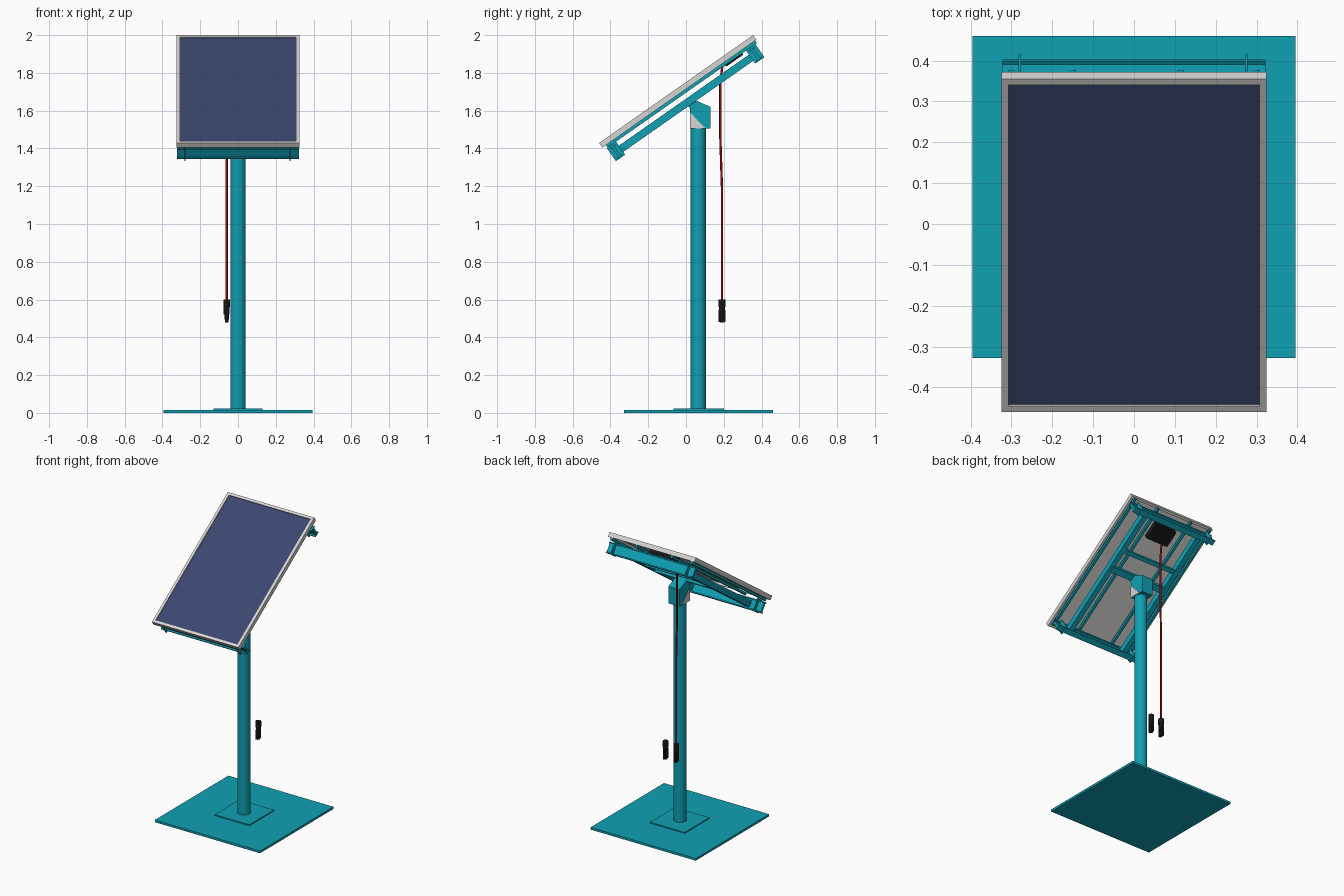
import bpy, bmesh, math
from mathutils import Matrix, Vector

if "Cube" in bpy.data.objects:
    bpy.data.objects.remove(bpy.data.objects["Cube"])


def material(name, rgb):
    m = bpy.data.materials.new(name)
    m.diffuse_color = (*rgb, 1)
    m.use_nodes = True
    m.node_tree.nodes["Principled BSDF"].inputs["Base Color"].default_value = m.diffuse_color
    return m


TEAL = material("teal_paint", (0.005, 0.35, 0.45))
GREY = material("light_grey_metal", (0.68, 0.67, 0.66))
CELL = material("navy_cells", (0.045, 0.063, 0.16))
BLACK = material("black_plastic", (0.008, 0.008, 0.008))
RED = material("red_cable", (0.35, 0.004, 0.004))

# Tilted frame of the panel: origin at the middle of its upper face
TILT = Matrix.Translation((0, -0.0525, 1.7145)) @ Matrix.Rotation(math.radians(35), 4, 'X')
WORLD = Matrix.Identity(4)


def finish(name, bm, mats, frame=WORLD, smooth=False):
    bmesh.ops.recalc_face_normals(bm, faces=bm.faces)
    me = bpy.data.meshes.new(name)
    bm.to_mesh(me)
    bm.free()
    for m in mats:
        me.materials.append(m)
    ob = bpy.data.objects.new(name, me)
    bpy.context.collection.objects.link(ob)
    ob.matrix_world = frame
    if smooth:
        bpy.context.view_layer.objects.active = ob
        ob.select_set(True)
        bpy.ops.object.shade_smooth_by_angle(angle=math.radians(35))
        ob.select_set(False)
    return ob


def box_mesh(x, y, z):
    bm = bmesh.new()
    size = Matrix.Diagonal((x[1] - x[0], y[1] - y[0], z[1] - z[0], 1))
    mid = Matrix.Translation((sum(x) / 2, sum(y) / 2, sum(z) / 2))
    bmesh.ops.create_cube(bm, size=1, matrix=mid @ size)
    return bm


def box(name, x, y, z, mat, frame=WORLD):
    return finish(name, box_mesh(x, y, z), [mat], frame)


def rod(name, a, b, r, mat, frame=WORLD, sides=32):
    a, b = Vector(a), Vector(b)
    bm = bmesh.new()
    turn = (b - a).to_track_quat('Z', 'Y').to_matrix().to_4x4()
    bmesh.ops.create_cone(bm, cap_ends=True, segments=sides, radius1=r, radius2=r,
                          depth=(b - a).length, matrix=Matrix.Translation((a + b) / 2) @ turn)
    return finish(name, bm, [mat], frame, True)


def side_profile(name, pts, x0, x1, mat):
    bm = bmesh.new()
    f = bm.faces.new([bm.verts.new((x0, y, z)) for y, z in pts])
    ext = bmesh.ops.extrude_face_region(bm, geom=[f])
    bmesh.ops.translate(bm, vec=(x1 - x0, 0, 0),
                        verts=[v for v in ext['geom'] if isinstance(v, bmesh.types.BMVert)])
    return finish(name, bm, [mat])


# Base plates and post
box("base_plate", (-0.395, 0.395), (-0.328, 0.46), (0, 0.015), TEAL)
box("foot_plate", (-0.13, 0.13), (-0.065, 0.2), (0.015, 0.022), TEAL)
rod("post", (0, 0.065, 0.02), (0, 0.065, 1.58), 0.04, TEAL)

# Pivot head with grey cheeks
side_profile("pivot_head", [(0.022, 1.505), (0.13, 1.505), (0.13, 1.62),
                            (0.05, 1.655), (0.0, 1.635), (0.022, 1.61)], -0.042, 0.042, TEAL)
for s, side in ((-1, "left"), (1, "right")):
    side_profile(side + "_head_cheek", [(0.022, 1.505), (0.105, 1.505), (0.022, 1.59)],
                 s * 0.042, s * 0.045, GREY)

# Solar panel: recessed cells on top, recessed sheet underneath
bm = box_mesh((-0.325, 0.325), (-0.4975, 0.4975), (-0.03, 0))
bm.normal_update()
for up, rim, depth in ((1, 0.025, 0.006), (-1, 0.022, 0.014)):
    face = max(bm.faces, key=lambda f: f.normal.z * up)
    bmesh.ops.inset_region(bm, faces=[face], thickness=rim)
    ext = bmesh.ops.extrude_face_region(bm, geom=[face])
    inner = [g for g in ext['geom'] if isinstance(g, bmesh.types.BMFace)][0]
    bmesh.ops.translate(bm, vec=(0, 0, -up * depth), verts=inner.verts)
    if face.is_valid:
        bmesh.ops.delete(bm, geom=[face], context='FACES_ONLY')
    inner.material_index = 1 if up > 0 else 0
    bm.normal_update()
finish("solar_panel", bm, [GREY, CELL], TILT)

# Support rack below the panel
for i, x in enumerate((-0.3, -0.15, 0.115, 0.3)):
    box(f"panel_strip_{i + 1}", (x - 0.008, x + 0.008), (-0.475, 0.49), (-0.046, -0.03), TEAL, TILT)
for s, side in ((-1, "left"), (1, "right")):
    x = s * 0.215
    box(side + "_beam", (x - 0.018, x + 0.018), (-0.44, 0.44), (-0.112, -0.072), TEAL, TILT)
for s, end in ((-1, "lower"), (1, "upper")):
    u = s * 0.45
    box(end + "_channel_web", (-0.322, 0.322), (u - 0.008, u + 0.008), (-0.125, -0.055), TEAL, TILT)
    for j, n in enumerate((-0.058, -0.122)):
        box(f"{end}_channel_flange_{j + 1}", (-0.322, 0.322), (u - 0.018, u + 0.018),
            (n - 0.004, n + 0.004), TEAL, TILT)
    for x in (-0.28, 0.275):
        box(end + "_channel_clip", (x - 0.003, x + 0.003), (u - 0.03, u + 0.03),
            (-0.13, -0.046), TEAL, TILT)
box("pivot_crossbar", (-0.215, 0.215), (0.01, 0.05), (-0.115, -0.078), TEAL, TILT)
box("upper_crossbar", (-0.215, 0.215), (0.155, 0.18), (-0.11, -0.08), TEAL, TILT)

# Junction box under the panel
box("junction_box", (-0.09, 0.07), (0.285, 0.395), (-0.055, -0.016), BLACK, TILT)

# Cable hanging from the junction box
path = [(-0.06, 0.195, 1.86), (-0.06, 0.182, 1.75), (-0.06, 0.182, 1.45),
        (-0.06, 0.19, 1.2), (-0.06, 0.19, 0.58)]
for i in range(len(path) - 1):
    rod(f"red_cable_{i + 1}", path[i], path[i + 1], 0.006, RED, sides=12)

# Plug connectors
for x, name in ((-0.06, "red_cable_plug"), (0.02, "spare_plug")):
    for i, (z0, z1, r) in enumerate(((0.56, 0.6, 0.018), (0.52, 0.56, 0.016),
                                     (0.495, 0.52, 0.012), (0.478, 0.495, 0.01))):
        rod(f"{name}_{i + 1}", (x, 0.19, z0), (x, 0.19, z1), r, BLACK, sides=16)
    box(name + "_clips", (x - 0.008, x + 0.008), (0.172, 0.208), (0.48, 0.545), BLACK)
